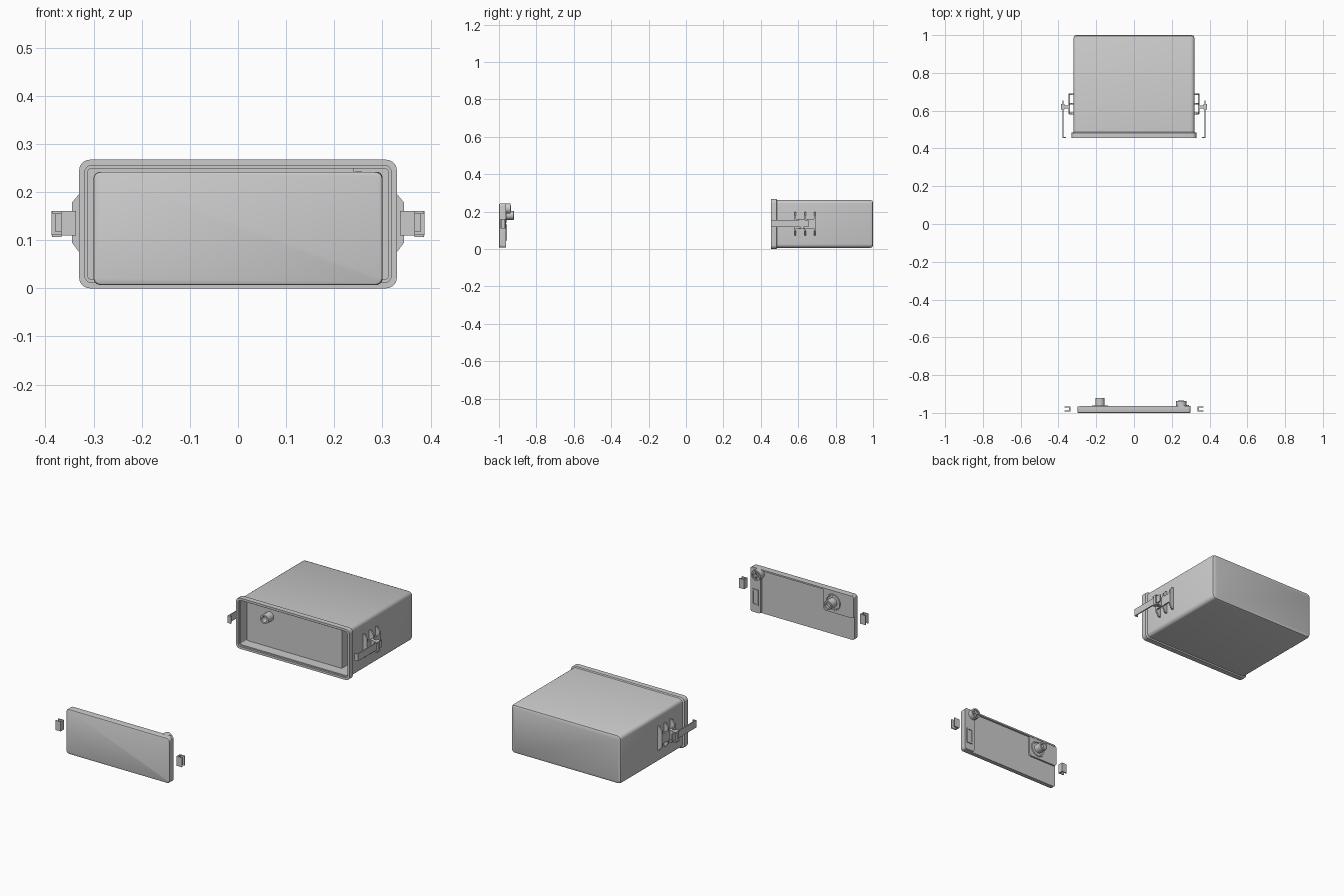
import bpy, bmesh, math


def finish(name, bm, mirror=False):
    bmesh.ops.remove_doubles(bm, verts=bm.verts, dist=1e-5)
    bmesh.ops.recalc_face_normals(bm, faces=bm.faces)
    me = bpy.data.meshes.new(name)
    bm.to_mesh(me)
    bm.free()
    ob = bpy.data.objects.new(name, me)
    bpy.context.collection.objects.link(ob)
    bpy.ops.object.select_all(action='DESELECT')
    ob.select_set(True)
    bpy.context.view_layer.objects.active = ob
    bpy.ops.object.shade_smooth_by_angle(angle=math.radians(35))
    if mirror:
        ob.modifiers.new("Mirror", 'MIRROR')
    return ob


def loft(name, loops, seg=6):
    """Skin rounded rectangles (y, x0, x1, z0, z1, radius) along y, capped at both ends."""
    bm = bmesh.new()
    rings = []
    for y, x0, x1, z0, z1, r in loops:
        ring = []
        corners = [(x1 - r, z1 - r), (x0 + r, z1 - r), (x0 + r, z0 + r), (x1 - r, z0 + r)]
        for k, (cx, cz) in enumerate(corners):
            for i in range(seg + 1):
                a = math.pi / 2 * (k + i / seg)
                ring.append(bm.verts.new((cx + r * math.cos(a), y, cz + r * math.sin(a))))
        rings.append(ring)
    for a, b in zip(rings, rings[1:]):
        n = len(a)
        for i in range(n):
            bm.faces.new((a[i], a[(i + 1) % n], b[(i + 1) % n], b[i]))
    bm.faces.new(rings[0])
    bm.faces.new(rings[-1])
    return finish(name, bm)


def lathe(name, cx, cz, profile):
    """Round part along y from (y, radius) pairs."""
    return loft(name, [(y, cx - r, cx + r, cz - r, cz + r, r) for y, r in profile])


def prism(name, pts, a0, a1, axis, mirror=False):
    """Extrude an (x, z) profile along y, or an (x, y) profile along z."""
    bm = bmesh.new()
    def put(p, a):
        return bm.verts.new((p[0], a, p[1]) if axis == 'y' else (p[0], p[1], a))
    lo, hi = [put(p, a0) for p in pts], [put(p, a1) for p in pts]
    n = len(pts)
    for i in range(n):
        bm.faces.new((lo[i], lo[(i + 1) % n], hi[(i + 1) % n], hi[i]))
    bm.faces.new(lo)
    bm.faces.new(hi)
    return finish(name, bm, mirror)


def box(name, x0, x1, y0, y1, z0, z1, mirror=False):
    return prism(name, [(x0, y0), (x1, y0), (x1, y1), (x0, y1)], z0, z1, 'z', mirror)


def rect(y, inset, hx, z0, z1, r):
    return (y, -hx + inset, hx - inset, z0 + inset, z1 - inset, r)


# Hollow housing: back, walls, front flange, rim step and cavity in one skin
loft("housing", [
    rect(1.0, 0.014, 0.32, 0.006, 0.262, 0.012),
    rect(0.996, 0.004, 0.32, 0.006, 0.262, 0.018),
    rect(0.986, 0.0, 0.32, 0.006, 0.262, 0.02),
    rect(0.487, 0.0, 0.32, 0.006, 0.262, 0.02),
    rect(0.483, 0.0, 0.33, 0.0, 0.267, 0.022),
    rect(0.455, 0.0, 0.33, 0.0, 0.267, 0.022),
    rect(0.455, 0.012, 0.33, 0.0, 0.267, 0.014),
    rect(0.465, 0.012, 0.33, 0.0, 0.267, 0.014),
    rect(0.465, 0.018, 0.33, 0.0, 0.267, 0.008),
    rect(0.97, 0.018, 0.33, 0.0, 0.267, 0.008),
])
# Recessed front panel leaving a deep slot on the right
box("inner_panel", -0.315, 0.24, 0.52, 0.975, 0.015, 0.254)
lathe("panel_socket", -0.18, 0.18, [(0.525, 0.024), (0.475, 0.024), (0.475, 0.015), (0.515, 0.015)])

# Side hinge brackets: three chamfered fins joined by a web
fin = [(0.315, 0.072), (0.33, 0.075), (0.345, 0.095), (0.345, 0.178), (0.33, 0.196), (0.315, 0.199)]
for i, y in enumerate((0.585, 0.637, 0.688)):
    prism(f"bracket_fin_{i + 1}", fin, y - 0.004, y + 0.004, 'y', True)
box("bracket_web", 0.338, 0.346, 0.583, 0.69, 0.11, 0.16, True)

# Swinging latch arms with inward hooks and pivots
prism("latch_arm", [(0.36, 0.455), (0.379, 0.455), (0.379, 0.655), (0.373, 0.655),
                    (0.373, 0.461), (0.36, 0.461)], 0.117, 0.155, 'z', True)
box("latch_pivot", 0.34, 0.387, 0.612, 0.628, 0.11, 0.16, True)
for i, z in enumerate((0.106, 0.155)):
    box(f"pivot_lug_{i + 1}", 0.367, 0.386, 0.605, 0.635, z, z + 0.006, True)

# Loose C-shaped catches beside the lid
prism("lid_catch", [(0.337, -0.993), (0.368, -0.993), (0.368, -0.987), (0.344, -0.987),
                    (0.344, -0.971), (0.368, -0.971), (0.368, -0.965), (0.337, -0.965)],
      0.11, 0.16, 'z', True)

# Lid plate
loft("lid_plate", [
    rect(-1.0, 0.005, 0.3, 0.007, 0.242, 0.012),
    rect(-0.998, 0.001, 0.3, 0.007, 0.242, 0.014),
    rect(-0.995, 0.0, 0.3, 0.007, 0.242, 0.014),
    rect(-0.974, 0.0, 0.3, 0.007, 0.242, 0.014),
])
# Raised areas on the back of the lid
loft("lid_end_strip", [(y, 0.24, 0.3, 0.007, 0.242, 0.012) for y in (-0.978, -0.963)])
box("lid_top_rim", -0.288, 0.28, -0.978, -0.963, 0.234, 0.242)
loft("lid_corner_pad", [(y, -0.3, -0.125, 0.125, 0.242, 0.014) for y in (-0.978, -0.965)])

# Lid peg in a collar
lathe("peg_collar", -0.18, 0.18, [(-0.97, 0.045), (-0.961, 0.042), (-0.961, 0.036), (-0.964, 0.034)])
lathe("lid_peg", -0.18, 0.18, [(-0.97, 0.024), (-0.922, 0.024), (-0.92, 0.022),
                               (-0.92, 0.014), (-0.935, 0.014)])
# Corner boss with a cross-shaped head
lathe("corner_boss", 0.25, 0.216, [(-0.97, 0.027), (-0.937, 0.027), (-0.937, 0.02), (-0.943, 0.02)])
box("boss_cross_h", 0.234, 0.266, -0.946, -0.935, 0.212, 0.22)
box("boss_cross_v", 0.246, 0.254, -0.946, -0.935, 0.2, 0.232)
# Rectangular frame on the strip
loft("strip_frame", [
    (-0.968, 0.252, 0.29, 0.045, 0.13, 0.004), (-0.958, 0.252, 0.29, 0.045, 0.13, 0.004),
    (-0.958, 0.26, 0.282, 0.053, 0.122, 0.002), (-0.9625, 0.26, 0.282, 0.053, 0.122, 0.002),
])
